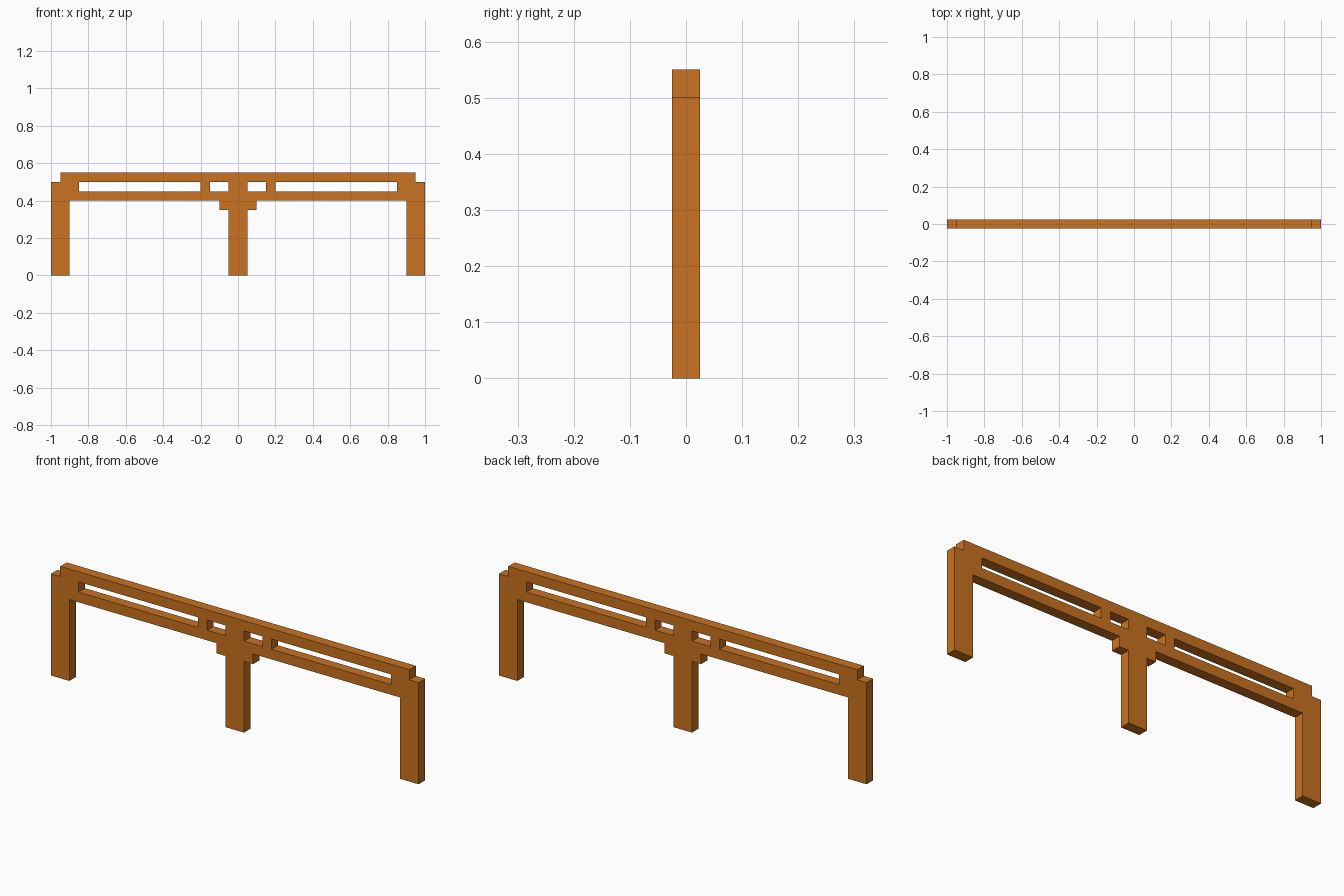
import bpy
import bmesh
from mathutils import Matrix, Vector

if "Cube" in bpy.data.objects:
    bpy.data.objects.remove(bpy.data.objects["Cube"])

DEPTH = 0.05

wood = bpy.data.materials.new("orange wood")
wood.diffuse_color = (0.59, 0.17, 0.014, 1.0)
wood.use_nodes = True
wood.node_tree.nodes["Principled BSDF"].inputs["Base Color"].default_value = wood.diffuse_color


def slab(name, x0, x1, z0, z1):
    """Flat board spanning x0..x1 and z0..z1, centred on y = 0."""
    bm = bmesh.new()
    bmesh.ops.create_cube(bm, size=1.0)
    bmesh.ops.transform(
        bm, verts=bm.verts,
        matrix=Matrix.Translation(Vector(((x0 + x1) / 2, 0, (z0 + z1) / 2)))
        @ Matrix.Diagonal((x1 - x0, DEPTH, z1 - z0, 1.0)))
    mesh = bpy.data.meshes.new(name)
    bm.to_mesh(mesh)
    bm.free()
    mesh.materials.append(wood)
    obj = bpy.data.objects.new(name, mesh)
    bpy.context.collection.objects.link(obj)


def pair(name, x0, x1, z0, z1):
    """Board on the right and its mirror on the left."""
    slab("right_" + name, x0, x1, z0, z1)
    slab("left_" + name, -x1, -x0, z0, z1)


# Centre post and full-length top rail
slab("centre_post", -0.05, 0.05, 0.0, 0.5)
slab("top_rail", -0.95, 0.95, 0.5, 0.55)

# Mirrored legs, lower rails, spacers between the rails and post brackets
pair("end_leg", 0.9, 1.0, 0.0, 0.5)
pair("lower_rail", 0.05, 0.9, 0.4, 0.45)
pair("end_spacer", 0.85, 0.9, 0.45, 0.5)
pair("inner_spacer", 0.15, 0.2, 0.45, 0.5)
pair("post_bracket", 0.05, 0.1, 0.35, 0.4)
